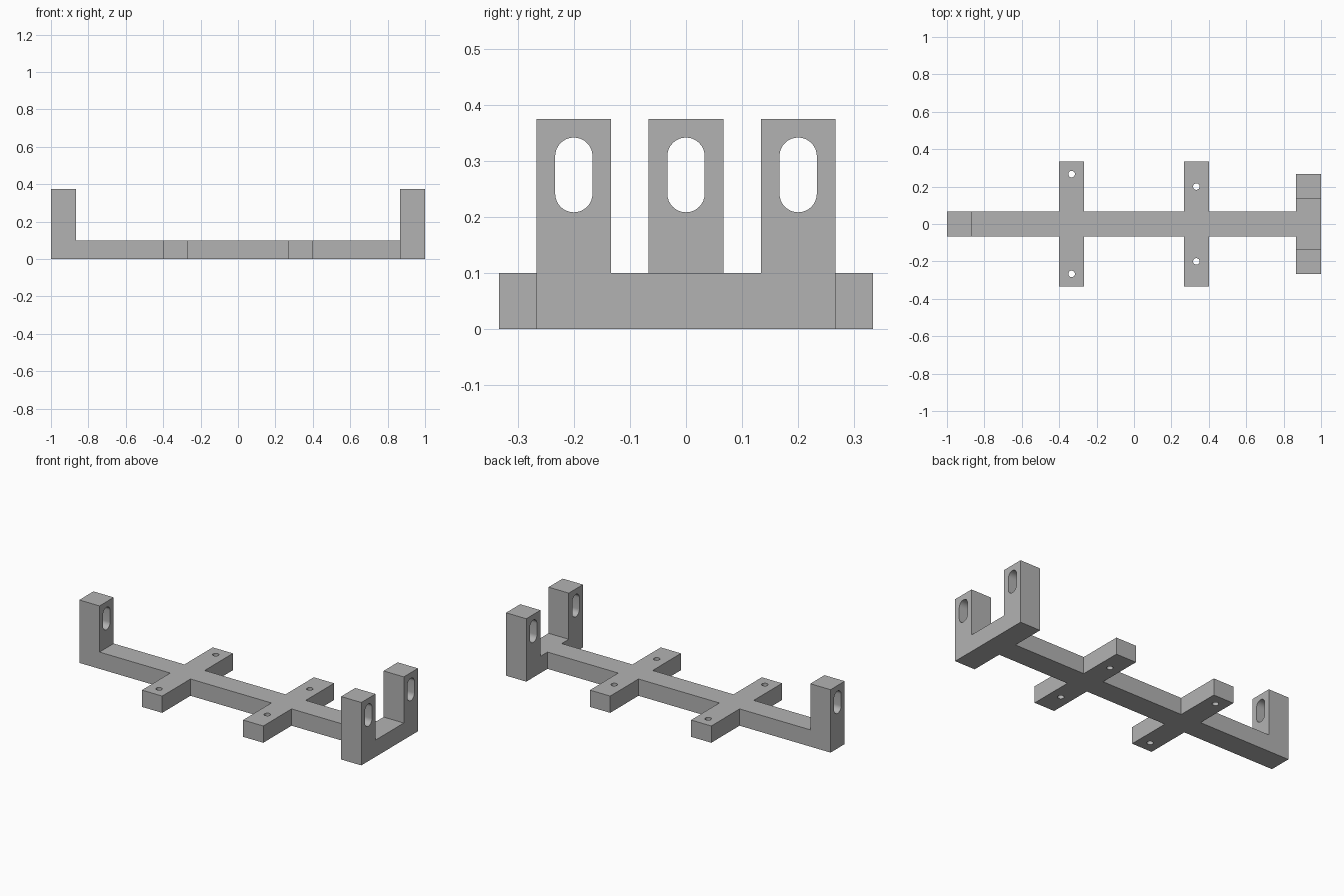
import bpy
import bmesh
from math import pi, cos, sin
from mathutils import Vector

default = bpy.data.objects.get("Cube")
if default:
    bpy.data.objects.remove(default, do_unlink=True)

U = 1 / 15          # half the width of every bar
BASE = 0.1          # base thickness
TOP = 0.375         # top of the uprights

grey = bpy.data.materials.new("mid_grey")
grey.use_nodes = True
colour = (0.45, 0.45, 0.45, 1)
grey.diffuse_color = colour
grey.node_tree.nodes["Principled BSDF"].inputs["Base Color"].default_value = colour


def prism(name, points, direction):
    """Closed solid: a flat outline swept along a direction."""
    bm = bmesh.new()
    face = bm.faces.new([bm.verts.new(p) for p in points])
    swept = bmesh.ops.extrude_face_region(bm, geom=[face])["geom"]
    verts = [v for v in swept if isinstance(v, bmesh.types.BMVert)]
    bmesh.ops.translate(bm, verts=verts, vec=Vector(direction))
    bmesh.ops.recalc_face_normals(bm, faces=bm.faces)
    mesh = bpy.data.meshes.new(name)
    bm.to_mesh(mesh)
    bm.free()
    mesh.materials.append(grey)
    obj = bpy.data.objects.new(name, mesh)
    bpy.context.scene.collection.objects.link(obj)
    return obj


def combine(target, tool, operation):
    """Apply a boolean and discard the tool."""
    tool.hide_render = True
    mod = target.modifiers.new("combine", "BOOLEAN")
    mod.operation = operation
    mod.solver = "EXACT"
    mod.object = tool
    bpy.context.view_layer.objects.active = target
    bpy.ops.object.modifier_apply(modifier=mod.name)
    bpy.data.objects.remove(tool, do_unlink=True)


# Base: spine with two cross arms and a wide end bar, mirrored about y = 0
half = [(-1, U)]
for x, reach in ((-5 * U, 5 * U), (5 * U, 5 * U)):
    half += [(x - U, U), (x - U, reach), (x + U, reach), (x + U, U)]
half += [(1 - 2 * U, U), (1 - 2 * U, 4 * U), (1, 4 * U)]
outline = half + [(x, -y) for x, y in reversed(half)]
bracket = prism("bracket", [(x, y, 0) for x, y in outline], (0, 0, BASE))

# Uprights, each with a rounded slot through it along x
SLOT_R = U / 2
for x, y in ((U - 1, 0), (1 - U, 3 * U), (1 - U, -3 * U)):
    foot = [(x - U, y - U), (x + U, y - U), (x + U, y + U), (x - U, y + U)]
    post = prism("upright", [(a, b, BASE / 2) for a, b in foot],
                 (0, 0, TOP - BASE / 2))
    slot = []
    for centre, start in ((0.275 + SLOT_R, 0), (0.275 - SLOT_R, pi)):
        for i in range(17):
            a = start + pi * i / 16
            slot.append((x - 0.1, y + SLOT_R * cos(a), centre + SLOT_R * sin(a)))
    combine(post, prism("slot_cutter", slot, (0.2, 0, 0)), "DIFFERENCE")
    combine(bracket, post, "UNION")

# Screw holes through the cross arms
for x, y in ((-5 * U, 4 * U), (5 * U, 3 * U)):
    for side in (-1, 1):
        ring = [(x + 0.0175 * cos(2 * pi * i / 32),
                 side * y + 0.0175 * sin(2 * pi * i / 32), -0.05) for i in range(32)]
        combine(bracket, prism("hole_cutter", ring, (0, 0, 0.2)), "DIFFERENCE")

# Tidy coplanar seams, then smooth only the rounded walls
bm = bmesh.new()
bm.from_mesh(bracket.data)
bmesh.ops.remove_doubles(bm, verts=bm.verts, dist=1e-5)
bmesh.ops.dissolve_limit(bm, angle_limit=0.001, verts=bm.verts, edges=bm.edges)
bm.to_mesh(bracket.data)
bm.free()
bpy.ops.object.select_all(action="DESELECT")
bracket.select_set(True)
bpy.context.view_layer.objects.active = bracket
bpy.ops.object.shade_smooth_by_angle(angle=pi / 6)
